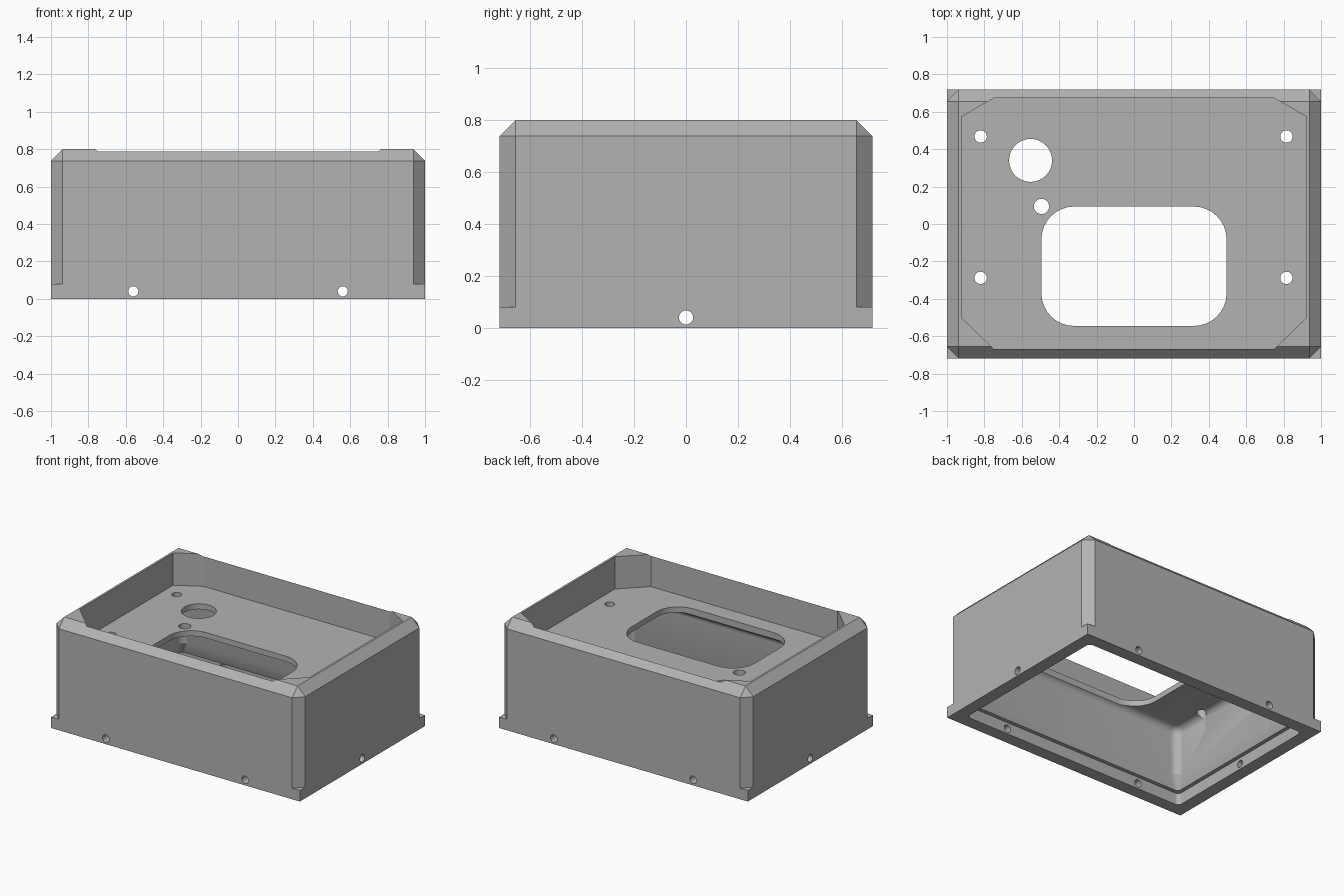
import bpy, bmesh, math

if "Cube" in bpy.data.objects:
    bpy.data.objects.remove(bpy.data.objects["Cube"])

W, D, H, C = 1.0, 0.718, 0.80, 0.062   # half width, half depth, height, chamfer

grey = bpy.data.materials.new("grey")
grey.diffuse_color = (0.45, 0.45, 0.45, 1)
grey.use_nodes = True
grey.node_tree.nodes["Principled BSDF"].inputs["Base Color"].default_value = grey.diffuse_color


def finish(bm, name):
    bmesh.ops.recalc_face_normals(bm, faces=bm.faces)
    me = bpy.data.meshes.new(name)
    bm.to_mesh(me)
    bm.free()
    ob = bpy.data.objects.new(name, me)
    me.materials.append(grey)
    bpy.context.collection.objects.link(ob)
    return ob


def hull(points, name):
    bm = bmesh.new()
    for p in points:
        bm.verts.new(p)
    bmesh.ops.convex_hull(bm, input=bm.verts)
    bmesh.ops.dissolve_limit(bm, angle_limit=0.01, verts=bm.verts, edges=bm.edges)
    return finish(bm, name)


def rounded_rect(hx, hy, r, cx=0, cy=0, n=8):
    pts = []
    for k, (sx, sy) in enumerate([(1, 1), (-1, 1), (-1, -1), (1, -1)]):
        for i in range(n + 1):
            a = math.pi / 2 * (k + i / n)
            pts.append((cx + sx * (hx - r) + r * math.cos(a),
                        cy + sy * (hy - r) + r * math.sin(a)))
    return pts


def loft(rings, name):
    """Closed solid through (outline, z) rings with equal point counts."""
    bm = bmesh.new()
    loops = [[bm.verts.new((x, y, z)) for x, y in pts] for pts, z in rings]
    n = len(loops[0])
    for a, b in zip(loops, loops[1:]):
        for i in range(n):
            j = (i + 1) % n
            bm.faces.new((a[i], a[j], b[j], b[i]))
    bm.faces.new(loops[0])
    bm.faces.new(loops[-1])
    return finish(bm, name)


def cylinder(r, depth, loc, rot=(0, 0, 0)):
    bpy.ops.mesh.primitive_cylinder_add(vertices=32, radius=r, depth=depth,
                                        location=loc, rotation=rot)
    return bpy.context.object


def boolean(target, tool, op='DIFFERENCE'):
    m = target.modifiers.new("cut", 'BOOLEAN')
    m.object, m.operation, m.solver = tool, op, 'EXACT'
    bpy.context.view_layer.objects.active = target
    bpy.ops.object.modifier_apply(modifier=m.name)
    bpy.data.objects.remove(tool)


# Chamfered housing on a square-cornered base flange
signs = [(sx, sy) for sx in (-1, 1) for sy in (-1, 1)]
pts = []
for sx, sy in signs:
    for dx, dy, z in [(C, 0, 0.03), (0, C, 0.03), (C, 0, H - C), (0, C, H - C), (C, C, H)]:
        pts.append((sx * (W - dx), sy * (D - dy), z))
housing = hull(pts, "housing")
flange = hull([(sx * W, sy * D, z) for sx, sy in signs for z in (0, 0.08)], "flange")
boolean(housing, flange, 'UNION')

# Top recess with clipped corners
octagon = [(sx * x, y) for sx in (-1, 1) for x, y in
           [(0.75, 0.673), (0.923, 0.573), (0.923, -0.5), (0.75, -0.668)]]
boolean(housing, hull([(x, y, z) for x, y in octagon for z in (0.565, 1.0)], "recess"))

# Underside: cover rebate, sloped lip and filleted cavity
profile = [(0.092, -0.1, 0.03), (0.092, 0.085, 0.03), (0.12, 0.085, 0.03),
           (0.148, 0.175, 0.06), (0.148, 0.475, 0.06)]
for i in range(1, 7):
    a = math.pi / 2 * i / 6
    t = 0.05 * (1 - math.cos(a))
    profile.append((0.148 + t, 0.475 + 0.05 * math.sin(a), 0.06 - t))
boolean(housing, loft([(rounded_rect(W - d, D - d, r), z) for d, z, r in profile], "cavity"))

# Screen window
window = rounded_rect(0.495, 0.319, 0.175, 0, -0.226)
boolean(housing, loft([(window, 0.4), (window, 0.7)], "window"))

# Holes in the recessed panel
for x, y, r in [(-0.82, 0.468, 0.033), (0.815, 0.468, 0.033), (-0.82, -0.288, 0.033),
                (0.815, -0.288, 0.033), (-0.553, 0.34, 0.115), (-0.495, 0.094, 0.041)]:
    boolean(housing, cylinder(r, 0.3, (x, y, 0.55)))

# Screw holes through the flange walls
for x in (-0.56, 0.56):
    boolean(housing, cylinder(0.027, 2, (x, 0, 0.04), (math.pi / 2, 0, 0)))
boolean(housing, cylinder(0.027, 3, (0, 0, 0.04), (0, math.pi / 2, 0)))

# Smooth only the rounded surfaces
bpy.ops.object.select_all(action='DESELECT')
housing.select_set(True)
bpy.context.view_layer.objects.active = housing
bpy.ops.object.shade_smooth_by_angle(angle=math.radians(25))
